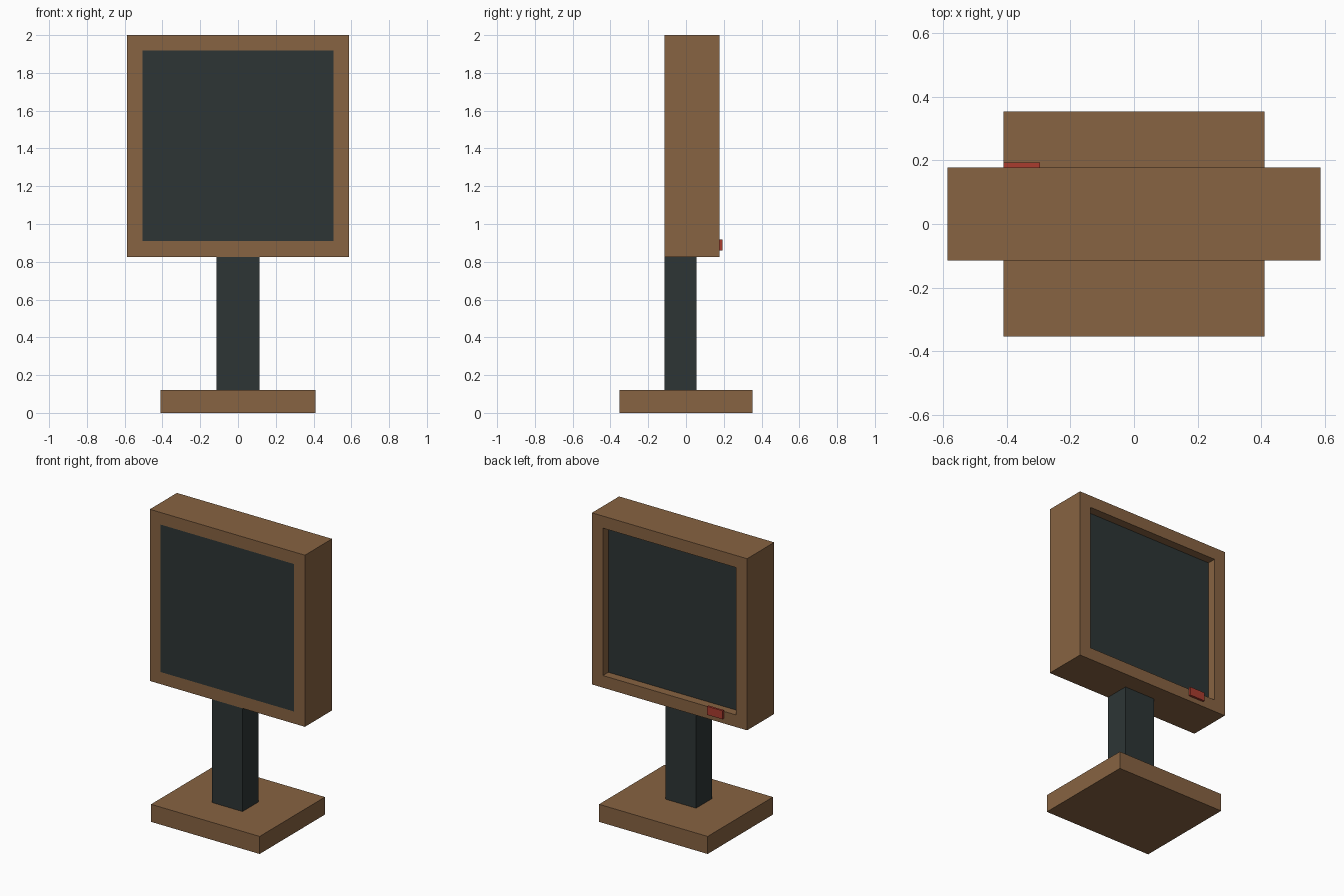
import bpy, bmesh

if "Cube" in bpy.data.objects:
    bpy.data.objects.remove(bpy.data.objects["Cube"])


def material(name, color):
    m = bpy.data.materials.new(name)
    m.diffuse_color = (*color, 1)
    m.use_nodes = True
    m.node_tree.nodes["Principled BSDF"].inputs["Base Color"].default_value = m.diffuse_color
    return m


wood = material("brown", (0.242, 0.125, 0.054))
dark = material("dark slate", (0.026, 0.036, 0.036))
red = material("red", (0.40, 0.045, 0.028))


def box_mesh(lo, hi):
    bm = bmesh.new()
    bmesh.ops.create_cube(bm, size=1)
    for v in bm.verts:
        for i in range(3):
            v.co[i] = lo[i] if v.co[i] < 0 else hi[i]
    return bm


def finish(name, bm, *mats):
    bm.normal_update()
    me = bpy.data.meshes.new(name)
    bm.to_mesh(me)
    bm.free()
    for m in mats:
        me.materials.append(m)
    ob = bpy.data.objects.new(name, me)
    bpy.context.collection.objects.link(ob)
    return ob


# Base and post
finish("base", box_mesh((-0.411, -0.353, 0), (0.411, 0.353, 0.12)), wood)
finish("post", box_mesh((-0.115, -0.115, 0.12), (0.115, 0.055, 0.826)), dark)

# Frame: flush dark panel in front, recessed dark panel behind
bm = box_mesh((-0.587, -0.115, 0.826), (0.587, 0.178, 2.0))
bm.normal_update()
front = next(f for f in bm.faces if f.normal.y < -0.9)
back = next(f for f in bm.faces if f.normal.y > 0.9)
for face, depth in ((front, 0), (back, 0.059)):
    bmesh.ops.inset_region(bm, faces=[face], thickness=0.117)
    face.material_index = 1
    if depth:
        # Recess walls keep the frame colour
        face.material_index = 0
        new = bmesh.ops.extrude_discrete_faces(bm, faces=[face])["faces"][0]
        new.material_index = 1
        bmesh.ops.translate(bm, verts=new.verts, vec=(0, -depth, 0))
finish("screen_frame", bm, wood, dark)

# Button on the back
finish("back_button", box_mesh((-0.411, 0.178, 0.86), (-0.295, 0.193, 0.918)), red)
